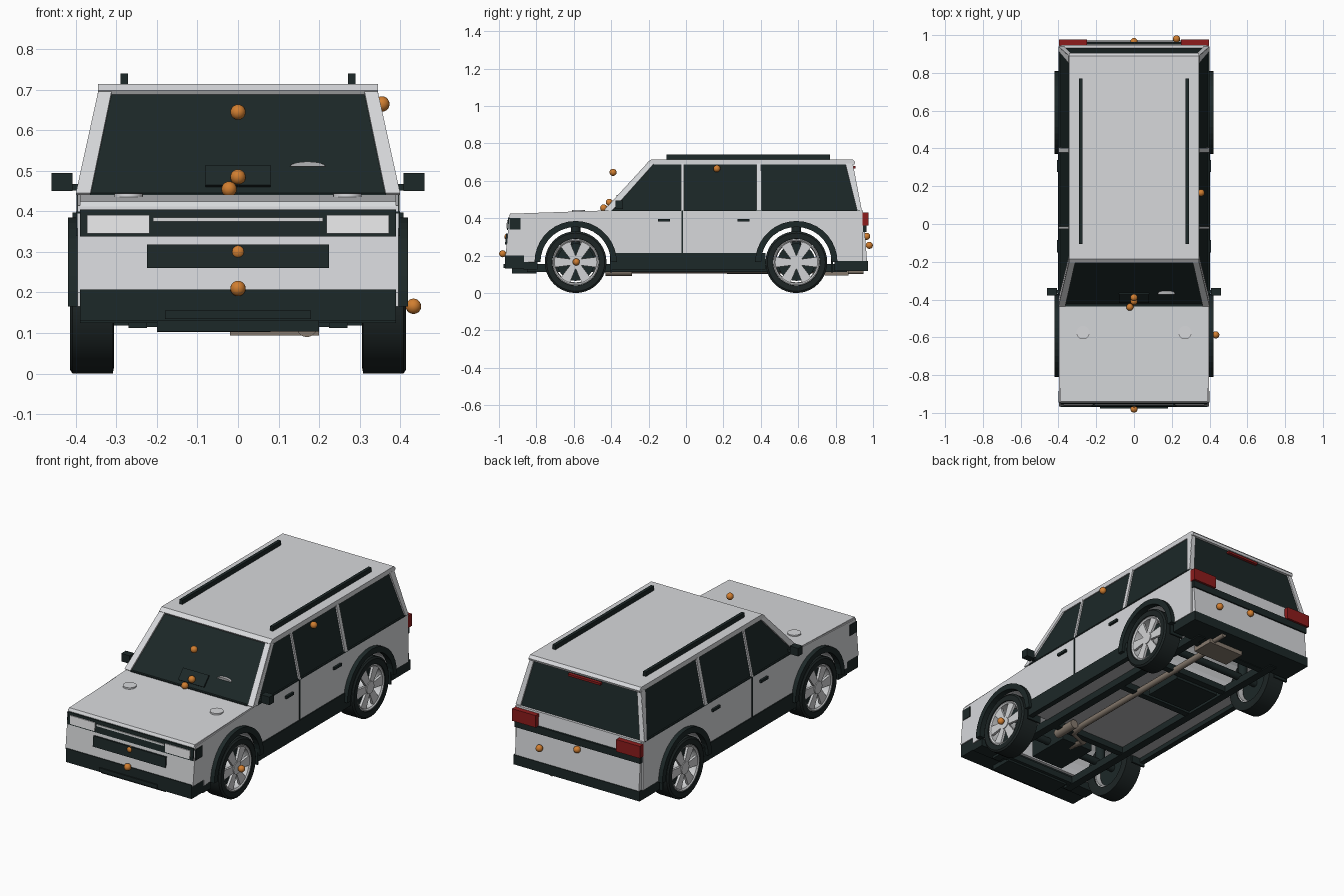
import bpy, bmesh, math
from mathutils import Vector, Matrix

cube = bpy.data.objects.get("Cube")
if cube:
    bpy.data.objects.remove(cube, do_unlink=True)


def material(name, r, g, b):
    m = bpy.data.materials.new(name)
    m.use_nodes = True
    m.diffuse_color = (r, g, b, 1)
    m.node_tree.nodes["Principled BSDF"].inputs["Base Color"].default_value = (r, g, b, 1)
    return m


PAINT = material("silver paint", .68, .69, .71)
TRIM = material("dark trim", .012, .021, .021)
GLASS = material("dark glass", .011, .02, .02)
RUBBER = material("tyre rubber", .012, .018, .018)
METAL = material("wheel alloy", .64, .65, .66)
LAMP = material("lamp white", .79, .79, .8)
RED = material("tail red", .27, .012, .012)
ORANGE = material("orange marker", .64, .21, .03)
BROWN = material("exhaust brown", .24, .195, .155)
FLOOR = material("floor grey", .45, .455, .465)


def finish(name, bm, mat, mirror=False, smooth=False):
    bmesh.ops.recalc_face_normals(bm, faces=bm.faces)
    me = bpy.data.meshes.new(name)
    bm.to_mesh(me)
    bm.free()
    me.materials.append(mat)
    if smooth:
        me.shade_smooth()
        me.set_sharp_from_angle(angle=math.radians(35))
    ob = bpy.data.objects.new(name, me)
    bpy.context.collection.objects.link(ob)
    if mirror:
        ob.modifiers.new("Mirror", 'MIRROR')
    return ob


def slab(name, pts, offset, mat, mirror=False):
    """Flat polygon pushed along an offset."""
    bm = bmesh.new()
    a = [bm.verts.new(p) for p in pts]
    b = [bm.verts.new(Vector(p) + Vector(offset)) for p in pts]
    bm.faces.new(a)
    bm.faces.new(b[::-1])
    for i in range(len(a)):
        j = (i + 1) % len(a)
        bm.faces.new((a[i], a[j], b[j], b[i]))
    return finish(name, bm, mat, mirror)


def prism(name, yz, x0, x1, mat, mirror=False):
    return slab(name, [(x0, y, z) for y, z in yz], (x1 - x0, 0, 0), mat, mirror)


def box(name, x0, x1, y0, y1, z0, z1, mat, mirror=False):
    return prism(name, [(y0, z0), (y1, z0), (y1, z1), (y0, z1)], x0, x1, mat, mirror)


def front_plate(name, x0, x1, z0, z1, t, mat, mirror=False):
    """Plate lying on the leaning front face."""
    y0, y1 = (-.965 + (z - .2) * .09 for z in (z0, z1))
    prism(name, [(y0 - t, z0), (y1 - t, z1), (y1 + .01, z1), (y0 + .01, z0)], x0, x1, mat, mirror)


def side_panel(name, yz, mat):
    """Panel on the leaning cabin side."""
    pts = [(.392 - (z - .44) * .216, y, z) for y, z in yz]
    slab(name, pts, (.008, 0, .002), mat, True)


def rod(name, p0, p1, r, mat, mirror=False, n=20):
    p0, p1 = Vector(p0), Vector(p1)
    d = p1 - p0
    mx = Matrix.Translation((p0 + p1) / 2) @ d.to_track_quat('Z', 'Y').to_matrix().to_4x4()
    bm = bmesh.new()
    bmesh.ops.create_cone(bm, cap_ends=True, segments=n, radius1=r, radius2=r, depth=d.length, matrix=mx)
    return finish(name, bm, mat, mirror, True)


def lathe(name, profile, y, z, mat):
    """Closed (x, radius) profile turned about a wheel axis."""
    bm = bmesh.new()
    vs = [bm.verts.new((x, y, z + r)) for x, r in profile]
    es = [bm.edges.new((vs[i - 1], vs[i])) for i in range(len(vs))]
    bmesh.ops.spin(bm, geom=vs + es, cent=(0, y, z), axis=(1, 0, 0), angle=math.tau, steps=40)
    bmesh.ops.remove_doubles(bm, verts=bm.verts, dist=.0005)
    return finish(name, bm, mat, True, True)


def arc(y, r, a0, a1, n=18):
    step = (a1 - a0) / n
    return [(y + r * math.cos(math.radians(a0 + i * step)),
             .165 + r * math.sin(math.radians(a0 + i * step))) for i in range(n + 1)]


AXLES = {"front": -.59, "rear": .59}

# Lower body with open wheel arches, and hood
profile = ([(-.965, .2), (-.865, .2), (-.865, .165)] + arc(-.59, .195, 178, 2) + arc(.59, .195, 178, 2)
           + [(.945, .17), (.945, .44), (-.41, .44), (-.943, .415)])
prism("lower_body", profile, -.396, .396, PAINT)
prism("hood", [(-.947, .412), (-.41, .434), (-.41, .442), (-.94, .424)], -.39, .39, PAINT)
rod("hood_disc", (.27, -.575, .43), (.27, -.575, .444), .035, PAINT, True, 24)
box("cowl", -.365, .365, -.437, -.405, .435, .446, TRIM)

# Cabin glass with roof and pillars
bm = bmesh.new()
for s in (-1, 1):
    for p in ((.392, -.43, .44), (.392, .933, .44), (.338, -.2, .69), (.338, .885, .69)):
        bm.verts.new((s * p[0], p[1], p[2]))
bmesh.ops.convex_hull(bm, input=bm.verts)
finish("cabin_glass", bm, GLASS)
prism("roof", [(-.2, .687), (.9, .687), (.905, .7), (.89, .715), (-.185, .715), (-.207, .698)],
      -.345, .345, PAINT)
slab("windshield_pillar", [(.364, -.43, .44), (.4, -.43, .44), (.345, -.2, .69), (.312, -.2, .69)],
     (0, -.006, .006), PAINT, True)
slab("rear_pillar", [(.37, .933, .44), (.4, .933, .44), (.345, .885, .69), (.32, .885, .69)],
     (0, .007, .002), PAINT, True)
side_panel("front_pillar_side", [(-.43, .44), (-.395, .44), (-.172, .69), (-.2, .69)], PAINT)
side_panel("middle_pillar", [(-.027, .44), (-.012, .44), (-.012, .69), (-.027, .69)], PAINT)
side_panel("quarter_pillar", [(.378, .44), (.404, .44), (.402, .69), (.378, .69)], PAINT)
side_panel("rear_pillar_side", [(.915, .44), (.938, .44), (.89, .69), (.852, .69)], PAINT)
box("roof_rail", .272, .29, -.105, .77, .713, .74, TRIM, True)

# Windshield details
slab("dash_plate", [(s * .08, -.43 + (z - .44) * .92, z) for s, z in
                    ((-1, .46), (1, .46), (1, .51), (-1, .51))], (0, -.007, .005), TRIM)
slab("steering_wheel_rim", [(.172 + .044 * math.cos(a), -.372, .511 + .012 * math.sin(a))
     for a in (math.pi * i / 8 for i in range(9))], (0, .027, 0), FLOOR)

# Front face
front_plate("grille_band", -.39, .39, .338, .405, .004, TRIM)
box("grille_corner", .385, .4, -.945, -.885, .34, .4, TRIM, True)
front_plate("headlight", .218, .372, .345, .391, .009, LAMP, True)
front_plate("grille_strip", -.21, .21, .375, .385, .008, METAL)
front_plate("lower_grille", -.225, .225, .26, .318, .008, TRIM)
box("front_bumper", -.39, .39, -.969, -.863, .13, .207, TRIM)
box("bumper_return", -.39, .39, -.87, -.795, .125, .167, TRIM)
box("bumper_insert", -.18, .18, -.976, -.96, .134, .156, TRIM)
box("skid_plate", -.2, .2, -.93, -.8, .104, .132, TRIM)

# Rear face
prism("tailgate", [(.93, .17), (.968, .17), (.947, .44), (.93, .44)], -.385, .385, PAINT)
box("tail_strip", -.39, .39, .94, .964, .325, .365, TRIM)
box("tail_lamp", .25, .397, .943, .976, .362, .43, RED, True)
box("high_brake_lamp", -.1, .1, .885, .906, .666, .678, RED)
box("rear_bumper", -.392, .392, .795, .972, .118, .172, TRIM)

# Doors, sills and side mirrors
box("sill", .372, .402, -.405, .425, .125, .215, TRIM, True)
box("door_gap", .39, .399, -.025, -.016, .21, .44, TRIM, True)
box("belt_line", .39, .399, -.4, .93, .438, .445, TRIM, True)
for label, y in (("front", -.15), ("rear", .275)):
    box(label + "_door_handle", .39, .408, y, y + .065, .383, .397, TRIM, True)
box("mirror", .408, .46, -.378, -.338, .45, .495, TRIM, True)
box("mirror_arm", .38, .42, -.368, -.35, .452, .468, TRIM, True)

# Wheels, arches and suspension
for label, y in AXLES.items():
    prism(label + "_arch_flare", arc(y, .22, 0, 180) + arc(y, .188, 180, 0), .385, .42, TRIM, True)
    lathe(label + "_tyre", [(.312, .115), (.306, .15), (.309, .165), (.408, .165),
                            (.415, .155), (.414, .126), (.39, .118)], y, .165, RUBBER)
    lathe(label + "_rim", [(.32, .118), (.408, .127), (.411, .12), (.405, .112), (.32, .108)], y, .165, METAL)
    rod(label + "_hub", (.35, y, .165), (.41, y, .165), .034, METAL, True)
    rod(label + "_brake_disc", (.345, y, .165), (.355, y, .165), .1, TRIM, True, 28)
    for i in range(6):
        turn = Matrix.Rotation(math.tau * (i + .5) / 6, 3, 'X')
        pts = [turn @ Vector((.392, w, h)) + Vector((0, y, .165))
               for w, h in ((-.016, .02), (.016, .02), (.028, .115), (-.028, .115))]
        slab(label + "_spoke", pts, (.014, 0, 0), METAL, True)
    rod(label + "_axle", (-.35, y, .165), (.35, y, .165), .02, TRIM)
    rod(label + "_spring", (.26, y, .16), (.26, y, .365), .026, TRIM, True, 14)
    box(label + "_mud_flap", .32, .405, y + .185, y + .195, .11, .2, TRIM, True)

# Underside frame, floor and tank
box("floor_pan", -.375, .375, -.4, .41, .15, .172, FLOOR)
box("frame_rail", .225, .27, -.85, .86, .112, .155, TRIM, True)
for y in (-.8, -.38, .17, .47, .78):
    box("cross_member", -.24, .24, y - .018, y + .018, .115, .15, TRIM)
box("fuel_tank", -.2, .08, .22, .45, .102, .17, TRIM)
box("engine_sump", -.1, .1, -.72, -.47, .13, .25, TRIM)

# Exhaust
cu = bpy.data.curves.new("exhaust_pipe", 'CURVE')
cu.dimensions = '3D'
cu.bevel_depth = .017
cu.bevel_resolution = 3
cu.use_fill_caps = True
path = [(0, -.55, .15), (.0, -.42, .125), (.1, -.38, .125), (.12, -.28, .122), (.12, .5, .122), (.12, .78, .122)]
sp = cu.splines.new('POLY')
sp.points.add(len(path) - 1)
for pt, co in zip(sp.points, path):
    pt.co = (*co, 1)
cu.materials.append(BROWN)
bpy.context.collection.objects.link(bpy.data.objects.new("exhaust_pipe", cu))
rod("catalyst", (.17, -.43, .115), (.17, -.29, .115), .025, BROWN)
box("muffler", -.02, .2, .74, .87, .094, .13, BROWN)
rod("tailpipe", (.17, .85, .115), (.17, .95, .115), .014, BROWN)

# Orange marker balls
for p in ((0, -.39, .645), (0, -.41, .485), (-.022, -.44, .455), (0, -.952, .3), (0, -.98, .21),
          (.355, .165, .665), (.433, -.587, .166), (0, .966, .303), (.225, .98, .255)):
    bm = bmesh.new()
    bmesh.ops.create_uvsphere(bm, u_segments=16, v_segments=10, radius=.019, matrix=Matrix.Translation(p))
    finish("marker_ball", bm, ORANGE, smooth=True)
